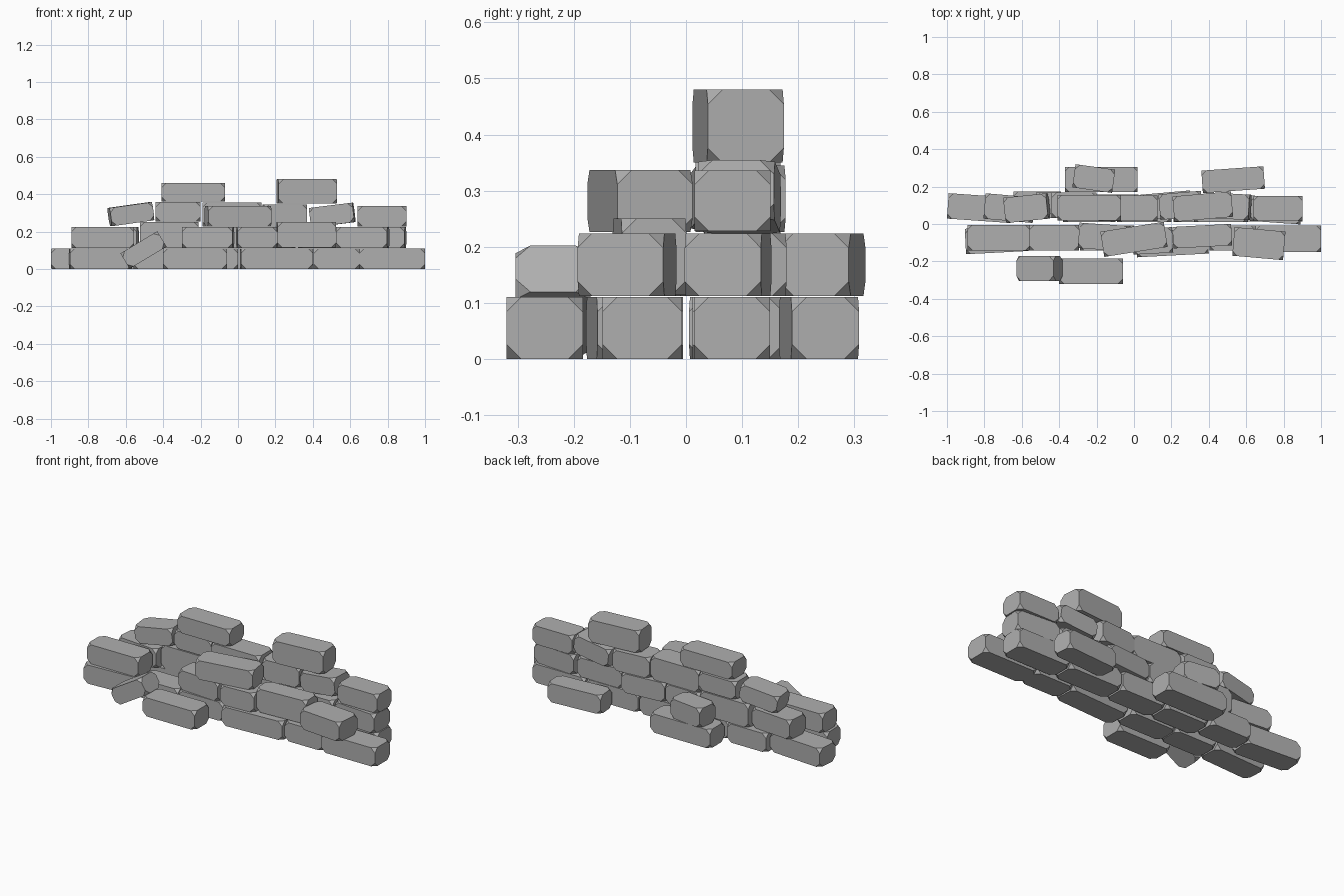
import bpy, bmesh, math
from mathutils import Matrix

CUT = 0.026
stone = bpy.data.materials.new("dark_grey_stone")
stone.diffuse_color = (0.43, 0.43, 0.43, 1)


def brick(name, x0, x1, y, z0, z1, yaw=0, pitch=0, depth=0.136):
    """Corner-clipped block; x0..x1 and z0..z1 are its extents once turned."""
    a, p = math.radians(yaw), math.radians(pitch)
    w, h = x1 - x0, z1 - z0
    c, s = math.cos(p), abs(math.sin(p))
    k = c * c - s * s
    length, height = (w * c - h * s) / k, (h * c - w * s) / k
    length = (length - depth * abs(math.sin(a))) / math.cos(a)
    bm = bmesh.new()
    bmesh.ops.create_cube(bm, size=1)
    bmesh.ops.scale(bm, vec=(length, depth, height), verts=bm.verts)
    bmesh.ops.bevel(bm, geom=bm.verts[:], offset=CUT, segments=1,
                    affect='VERTICES', clamp_overlap=True)
    rot = Matrix.Rotation(a, 4, 'Z') @ Matrix.Rotation(-p, 4, 'Y')
    place = Matrix.Translation(((x0 + x1) / 2, y, (z0 + z1) / 2))
    bmesh.ops.transform(bm, matrix=place @ rot, verts=bm.verts)
    mesh = bpy.data.meshes.new(name)
    bm.to_mesh(mesh)
    bm.free()
    mesh.materials.append(stone)
    bpy.context.collection.objects.link(bpy.data.objects.new(name, mesh))


def course(name, bricks):
    for i, b in enumerate(bricks, 1):
        brick(f"{name}_brick_{i}", *b)


# Front leaf of the wall, from the ground up
course("front_base", [
    (-0.905, -0.565, -0.085, 0, 0.11, 3),
    (-0.56, -0.295, -0.073, 0, 0.11),
    (-0.29, 0.0, -0.075, 0, 0.11),
    (0.01, 0.40, -0.1, 0, 0.11, 3),
    (0.405, 0.65, -0.075, 0, 0.11),
    (0.65, 1.0, -0.078, 0, 0.11, 0, 0, 0.142),
])
course("front_second", [
    (-0.89, -0.555, -0.073, 0.112, 0.224),
    (-0.30, -0.02, -0.07, 0.112, 0.224, -4),
    (-0.01, 0.21, -0.09, 0.112, 0.224, 3),
    (0.205, 0.525, -0.065, 0.114, 0.25, 3, 0, 0.115),
    (0.525, 0.81, -0.105, 0.112, 0.224, -5, 0, 0.153),
])
course("front_third", [(-0.18, 0.18, -0.082, 0.226, 0.337, 9)])

# Back leaf of the wall
course("back_base", [
    (-1.0, -0.65, 0.085, 0, 0.11, -4),
    (-0.645, -0.39, 0.105, 0, 0.11),
    (-0.38, -0.10, 0.08, 0, 0.11),
    (-0.09, 0.20, 0.08, 0, 0.11),
    (0.21, 0.55, 0.08, 0, 0.11),
    (0.56, 0.90, 0.082, 0, 0.11),
])
course("back_second", [
    (-0.805, -0.53, 0.085, 0.112, 0.224, -5),
    (-0.525, -0.21, 0.1, 0.112, 0.25),
    (-0.20, 0.025, 0.09, 0.112, 0.224),
    (0.03, 0.31, 0.1, 0.112, 0.224, 5),
    (0.32, 0.61, 0.08, 0.112, 0.224),
    (0.62, 0.90, 0.075, 0.112, 0.224, -4),
])
course("back_third", [
    (-0.70, -0.445, 0.085, 0.228, 0.359, 6, 8),
    (-0.44, -0.20, 0.1, 0.255, 0.358),
    (-0.19, 0.125, 0.085, 0.226, 0.356),
    (0.13, 0.37, 0.1, 0.226, 0.345, 5),
    (0.378, 0.63, 0.095, 0.222, 0.355, -3, 7),
    (0.64, 0.90, 0.083, 0.228, 0.336),
])
course("back_top", [
    (-0.41, -0.07, 0.088, 0.36, 0.46),
    (0.205, 0.53, 0.093, 0.35, 0.48, 5),
])

# Fallen bricks lying against the wall
brick("fallen_front_brick", -0.40, -0.06, -0.252, 0, 0.11)
brick("leaning_front_brick", -0.629, -0.382, -0.237, 0.001, 0.202, 0, 31, 0.133)
brick("fallen_back_brick_left", -0.37, 0.02, 0.238, 0, 0.11)
brick("fallen_back_brick_right", 0.36, 0.70, 0.237, 0, 0.11, 4, 0, 0.12)
brick("stacked_back_brick", -0.33, -0.10, 0.243, 0.112, 0.224, -8, 0, 0.125)
